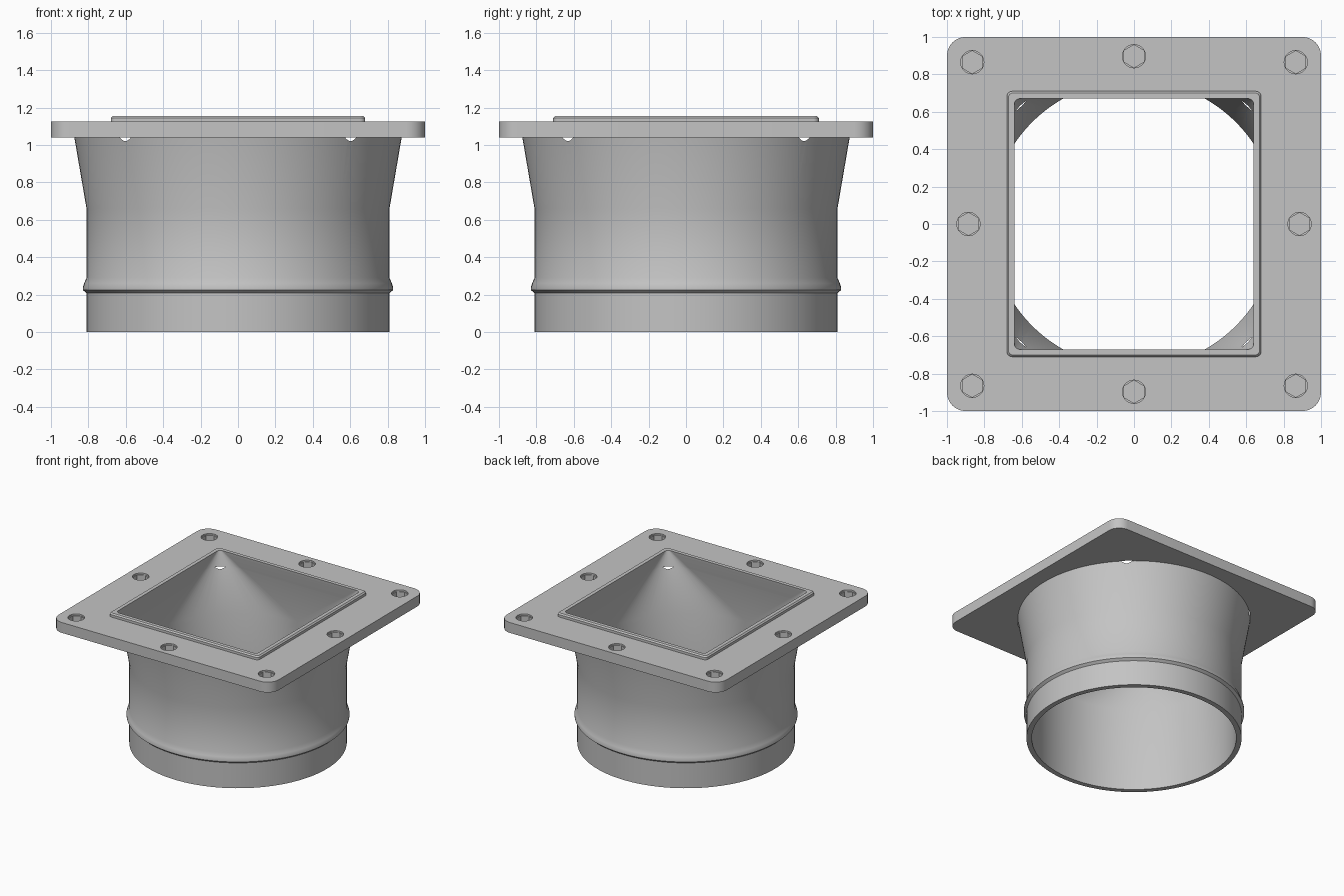
import bpy, bmesh, math
from mathutils import Vector

cube = bpy.data.objects.get("Cube")
if cube:
    bpy.data.objects.remove(cube, do_unlink=True)

grey = bpy.data.materials.new("matte grey")
grey.use_nodes = True
grey.diffuse_color = (0.55, 0.55, 0.55, 1)
grey.node_tree.nodes["Principled BSDF"].inputs["Base Color"].default_value = (0.55, 0.55, 0.55, 1)

PIPE_TOP, FLANGE_TOP, LIP_TOP = 1.04, 1.125, 1.155
BORE, LOFT_START = 0.77, 0.70


def circle(r, n=128, cx=0, cy=0, turn=0):
    return [(cx + r * math.cos(turn + math.tau * i / n),
             cy + r * math.sin(turn + math.tau * i / n)) for i in range(n)]


def rounded_rect(hx, hy, r, steps=8):
    pts = []
    for q, (sx, sy) in enumerate([(1, 1), (-1, 1), (-1, -1), (1, -1)]):
        for i in range(steps + 1):
            a = (q + i / steps) * math.pi / 2
            pts.append((sx * (hx - r) + r * math.cos(a), sy * (hy - r) + r * math.sin(a)))
    return pts


def add_stack(bm, layers):
    """Skin a closed solid through outlines (points, z) with equal point counts."""
    rings = [[bm.verts.new((x, y, z)) for x, y in pts] for pts, z in layers]
    n = len(rings[0])
    for a, b in zip(rings, rings[1:]):
        for i in range(n):
            j = (i + 1) % n
            bm.faces.new((a[i], a[j], b[j], b[i]))
    bm.faces.new(rings[0][::-1])
    bm.faces.new(rings[-1])


def make_object(name, bm, helper=False):
    bmesh.ops.recalc_face_normals(bm, faces=bm.faces[:])
    me = bpy.data.meshes.new(name)
    bm.to_mesh(me)
    bm.free()
    me.materials.append(grey)
    ob = bpy.data.objects.new(name, me)
    bpy.context.collection.objects.link(ob)
    ob.hide_render = helper
    return ob


def stack_object(name, layers):
    bm = bmesh.new()
    add_stack(bm, layers)
    return make_object(name, bm)


def cut_and_shade(ob, cutters):
    bpy.ops.object.select_all(action='DESELECT')
    bpy.context.view_layer.objects.active = ob
    ob.select_set(True)
    for c in cutters:
        m = ob.modifiers.new("cut", 'BOOLEAN')
        m.operation, m.solver, m.object = 'DIFFERENCE', 'EXACT', c
        bpy.ops.object.modifier_apply(modifier=m.name)
    bpy.ops.object.shade_smooth_by_angle(angle=math.radians(25))


# Opening: square mouth blending into a round bore
bm = bmesh.new()
for pts, z in ((rounded_rect(0.64, 0.67, 0.03), LIP_TOP), (circle(BORE), LOFT_START)):
    for x, y in pts:
        bm.verts.new((x, y, z))
bmesh.ops.convex_hull(bm, input=bm.verts[:])
caps = [f for f in bm.faces if max(v.co.z for v in f.verts) - min(v.co.z for v in f.verts) < 1e-4]
bmesh.ops.delete(bm, geom=caps, context='FACES')
rim = [e for e in bm.edges if e.is_boundary]
new = bmesh.ops.extrude_edge_only(bm, edges=rim)["geom"]
for v in new:
    if isinstance(v, bmesh.types.BMVert):
        v.co.z = 1.3 if v.co.z > 1 else -0.1
bmesh.ops.holes_fill(bm, edges=[e for e in bm.edges if e.is_boundary])
opening = make_object("opening_cutter", bm, True)

# Bolt pockets: shallow round recess over a hexagonal socket
spots = [(sx * 0.865, sy * 0.865) for sx in (-1, 1) for sy in (-1, 1)]
spots += [(0.885, 0), (-0.885, 0), (0, 0.897), (0, -0.897)]
rounds, hexes = bmesh.new(), bmesh.new()
for x, y in spots:
    r = circle(0.062, 32, x, y)
    h = circle(0.061, 6, x, y, math.pi / 6)
    add_stack(rounds, [(r, FLANGE_TOP - 0.012), (r, 1.2)])
    add_stack(hexes, [(h, PIPE_TOP + 0.01), (h, 1.2)])
round_cutter = make_object("round_recess_cutter", rounds, True)
hex_cutter = make_object("hex_socket_cutter", hexes, True)

# Round pipe with stop bead and flared top
profile = [(0.81, 0), (0.81, 0.208), (0.83, 0.225), (0.83, 0.238), (0.823, 0.26),
           (0.81, 0.29), (0.81, 0.66), (0.875, PIPE_TOP)]
pipe = stack_object("round_pipe", [(circle(r), z) for r, z in profile])
cut_and_shade(pipe, [opening])

# Square mounting flange
plate = rounded_rect(1, 1, 0.1)
flange = stack_object("square_flange", [(plate, PIPE_TOP), (plate, FLANGE_TOP)])
cut_and_shade(flange, [opening, round_cutter, hex_cutter])

# Raised lip around the mouth
edge = rounded_rect(0.68, 0.71, 0.03)
top = rounded_rect(0.67, 0.70, 0.02)
lip = stack_object("mouth_lip", [(edge, FLANGE_TOP), (edge, LIP_TOP - 0.01), (top, LIP_TOP)])
cut_and_shade(lip, [opening])

# Cutters are no longer needed
for c in (opening, round_cutter, hex_cutter):
    bpy.data.objects.remove(c, do_unlink=True)
